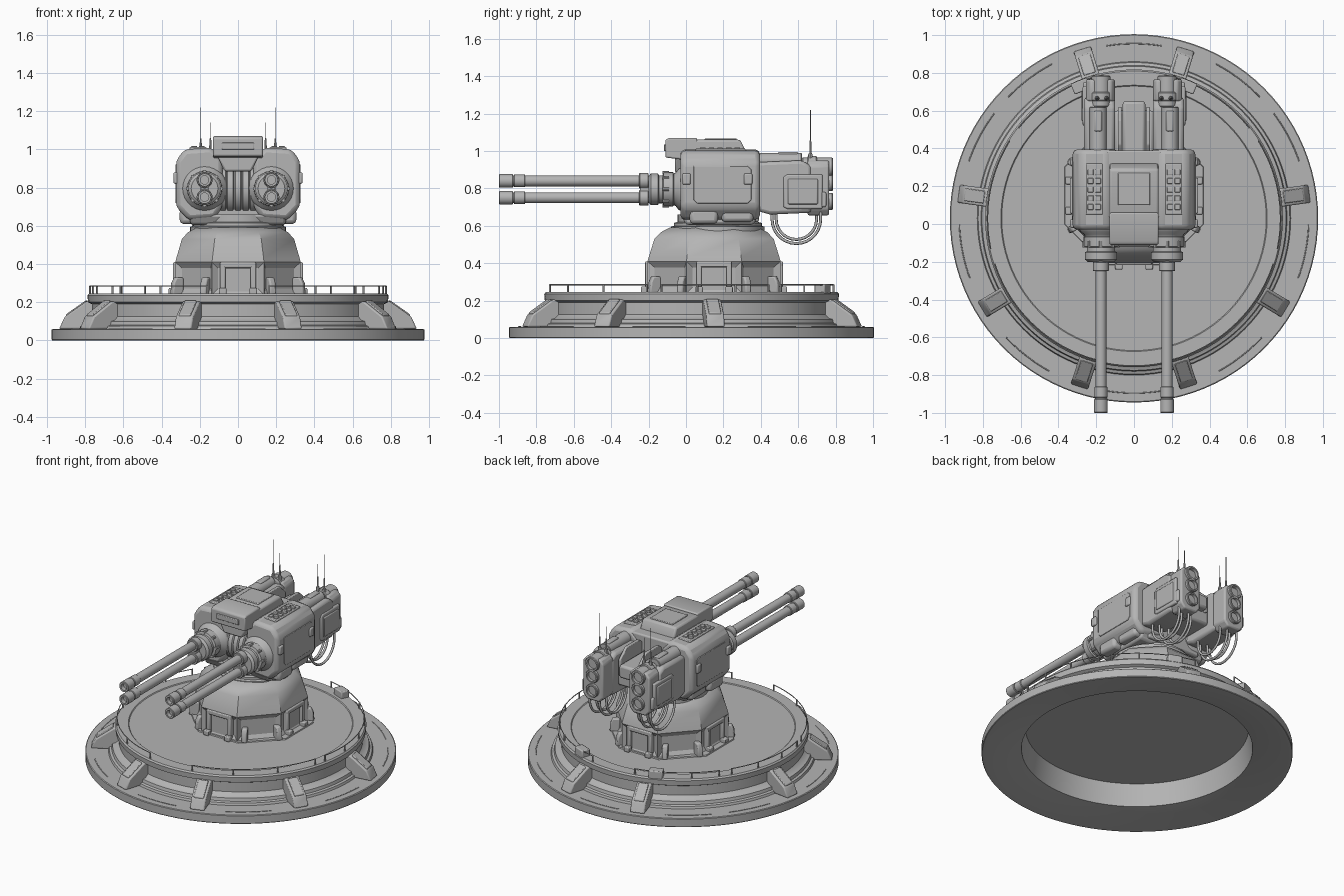
import bpy, bmesh
from math import radians, sin, cos, pi, tau
from mathutils import Matrix, Vector

cube = bpy.data.objects.get("Cube")
if cube:
    bpy.data.objects.remove(cube)

grey = bpy.data.materials.new("plain grey")
grey.use_nodes = True
grey.diffuse_color = (0.46, 0.46, 0.46, 1)
grey.node_tree.nodes["Principled BSDF"].inputs["Base Color"].default_value = (0.46, 0.46, 0.46, 1)
CY = 0.03    # centre of the platform
TY = 0.15    # centre of the pedestal
GX = 0.175   # sideways offset of the guns


def finish(bm, name, bevel=0.0, matrix=None):
    bmesh.ops.remove_doubles(bm, verts=bm.verts, dist=1e-5)
    bmesh.ops.recalc_face_normals(bm, faces=bm.faces)
    me = bpy.data.meshes.new(name)
    bm.to_mesh(me)
    bm.free()
    me.materials.append(grey)
    ob = bpy.data.objects.new(name, me)
    bpy.context.collection.objects.link(ob)
    if matrix:
        ob.matrix_world = matrix
    if bevel:
        mod = ob.modifiers.new("bevel", 'BEVEL')
        mod.width, mod.segments, mod.limit_method = bevel, 2, 'ANGLE'


def box(name, x, y, z, bevel=0.0, matrix=None):
    """Box from (min, max) ranges."""
    bm = bmesh.new()
    bmesh.ops.create_cube(bm, size=1)
    for v in bm.verts:
        v.co = [r[0] if c < 0 else r[1] for c, r in zip(v.co, (x, y, z))]
    finish(bm, name, bevel, matrix)


def lathe(name, profile, loc=(0, 0, 0), axis='Z', segs=24, turn=0.0, scale=(1, 1), inset=None):
    """Revolve (radius, height) points; axis X or Y lays the height along that axis."""
    bm = bmesh.new()
    rings = [[bm.verts.new((r * cos(turn + tau * i / segs) * scale[0],
                            r * sin(turn + tau * i / segs) * scale[1], h))
              for i in range(segs)] for r, h in profile]
    bands = []
    for a, b in zip(rings, rings[1:]):
        bands.append([bm.faces.new((a[i], a[(i + 1) % segs], b[(i + 1) % segs], b[i]))
                      for i in range(segs)])
    if inset:
        band, width, depth = inset
        bmesh.ops.recalc_face_normals(bm, faces=bm.faces)
        bmesh.ops.inset_individual(bm, faces=bands[band], thickness=width, depth=depth)
    rot = {'X': Matrix.Rotation(pi / 2, 4, 'Y'), 'Y': Matrix.Rotation(-pi / 2, 4, 'X'), 'Z': Matrix()}[axis]
    finish(bm, name, 0, Matrix.Translation(loc) @ rot)


def tube(name, r, y0, y1, x, z, bore=0.0, segs=20):
    """Cylinder along y, with optional blind holes in both ends."""
    n = y1 - y0
    prof = [(0, 0), (r * .93, 0), (r, r * .1), (r, n - r * .1), (r * .93, n), (0, n)]
    if bore:
        d = min(.04, n * .4)
        prof = [(0, d), (bore, d), (bore, 0)] + prof[1:-1] + [(bore, n), (bore, n - d), (0, n - d)]
    lathe(name, prof, (x, y0, z), 'Y', segs)


def prism(name, pts, axis, lo, hi, bevel=0.0, matrix=None):
    """Extrude a 2D outline: axis X uses (y, z), axis Y uses (x, z)."""
    bm = bmesh.new()
    put = (lambda p, d: (d, *p)) if axis == 'X' else (lambda p, d: (p[0], d, p[1]))
    face = bm.faces.new([bm.verts.new(put(p, lo)) for p in pts])
    ext = bmesh.ops.extrude_face_region(bm, geom=[face])
    move = Vector(put((0, 0), hi - lo))
    bmesh.ops.translate(bm, vec=move, verts=[g for g in ext['geom'] if isinstance(g, bmesh.types.BMVert)])
    finish(bm, name, bevel, matrix)


def wire(name, pts, r):
    cu = bpy.data.curves.new(name, 'CURVE')
    cu.dimensions, cu.bevel_depth, cu.bevel_resolution = '3D', r, 2
    sp = cu.splines.new('POLY')
    sp.points.add(len(pts) - 1)
    for p, co in zip(sp.points, pts):
        p.co = (*co, 1)
    cu.materials.append(grey)
    bpy.context.collection.objects.link(bpy.data.objects.new(name, cu))


def around(deg, cy=CY):
    return Matrix.Translation((0, cy, 0)) @ Matrix.Rotation(radians(deg), 4, 'Z')


def on_ring(r, deg, z):
    return (r * cos(radians(deg)), CY + r * sin(radians(deg)), z)


# Round platform, hollow underneath
lathe("platform", [(0, .19), (.70, .19), (.725, .04), (.95, 0), (.972, 0), (.975, .004), (.975, .056),
                   (.97, .06), (.83, .06), (.825, .075), (.81, .08), (.805, .1), (.785, .105),
                   (.765, .125), (.765, .19), (.785, .2), (.788, .235), (.78, .245), (.705, .245),
                   (.70, .24), (0, .24)], (0, CY, 0), segs=96)

# Sloping struts and their cover plates
strut = [(.74, .205), (.795, .205), (.91, .125), (.94, .06), (.74, .06)]
plate = [(.80, .19), (.80, .21), (.905, .137), (.905, .12)]
for deg in (8, -31, -72, 73):
    for a in (deg, 180 - deg):
        prism("strut", strut, 'X', -.048, .048, .008, around(a - 90))
        prism("strut_cover", plate, 'X', -.033, .033, .004, around(a - 90))

# Thin raised rim strips between the struts
for deg in (-52, -11, 28, 53, 90, 127, 152, 191, 232, 270):
    wire("rim_strip", [on_ring(.925, deg + d, .06) for d in range(-9, 10, 2)], .003)

# Railing sections with posts
for mid, half in ((-48, 30), (10, 22), (58, 20), (122, 20), (170, 22), (228, 30)):
    wire("rail", [on_ring(.775, mid + half * t / 12, .285) for t in range(-12, 13)], .003)
    for t in (-1, -.35, .35, 1):
        a = mid + half * t
        wire("rail_post", [on_ring(.775, a, .24), on_ring(.775, a, .286)], .005)
for deg in (68, 112):
    box("deck_locker", (.725, .785), (-.045, .045), (.235, .29), .006, around(deg))

# Eight-sided pedestal with recessed panels
lathe("pedestal_skirt", [(.40, .235), (.395, .247), (0, .247)], (0, TY, 0), segs=8, turn=pi / 8)
lathe("pedestal", [(.374, .24), (.374, .41), (.368, .43), (.335, .53), (.30, .565), (.25, .59), (0, .59)],
      (0, TY, 0), segs=8, turn=pi / 8, scale=(.95, 1.03), inset=(0, .045, -.02))
lathe("turntable", [(.25, .57), (.25, .595), (.235, .6), (.235, .615), (.215, .62), (.215, .66), (0, .66)],
      (0, TY + .02, 0), segs=48)
for deg in (0, 90, 180, 270):
    m = around(deg, TY)
    r = .328 if deg % 180 == 0 else .356
    for s in (-1, 1):
        box("door_post", (r - .04, r + .012), (s * .08 - .014, s * .08 + .014), (.24, .40), .006, m)
        box("door_foot", (r, r + .035), (s * .08 - .02, s * .08 + .02), (.24, .275), .006, m)
    box("door_lintel", (r - .04, r + .012), (-.094, .094), (.38, .41), .006, m)
    box("door", (r - .05, r - .01), (-.07, .07), (.24, .38), .004, m)
for k in range(4):
    for s in (-1, 1):
        prism("corner_bollard", [(.33, .24), (.395, .24), (.39, .30), (.375, .33), (.33, .33)], 'X',
              -.018, .018, .008, around(45 + 90 * k + s * 17 - 90, TY))

# Turret core, underside collar and ribbed drum between the guns
prism("turret_core", [(-.2, .62), (.2, .62), (.22, 1.0), (-.22, 1.0)], 'Y', .03, .39, .01)
prism("turret_collar", [(-.03, .66), (.0, .605), (.36, .605), (.39, .66)], 'X', -.25, .25, .015)
ribs = [(0, -.1)]
for i in range(5):
    x0 = -.1 + i * .04
    ribs += [(.115, x0), (.125, x0 + .006), (.125, x0 + .034), (.115, x0 + .04)]
lathe("ribbed_drum", ribs + [(0, .1)], (0, .09, .79), 'X', 32)
prism("sight_chin", [(-.11, .97), (.11, .97), (.07, .885), (-.07, .885)], 'Y', -.06, .06, .01)

# Roof housing with a sight box at the front
prism("roof_housing", [(-.06, .96), (-.06, 1.045), (-.03, 1.06), (.29, 1.06), (.32, 1.0), (.32, .96)],
      'X', -.13, .13, .012)
prism("sight_box", [(-.11, .965), (-.11, 1.06), (-.09, 1.07), (.06, 1.07), (.06, .955), (-.03, .955)],
      'X', -.13, .13, .008)
box("sight_window", (-.085, .085), (-.118, -.1), (1.0, 1.035), .004)
box("roof_hatch", (-.085, .085), (.1, .27), (1.05, 1.067), .004)

side = [(.08, .70), (.12, .64), (.26, .63), (.325, .70), (.325, .94), (.28, 1.0), (.14, 1.01), (.08, .95)]
for s in (-1, 1):
    x = s * GX

    def sx(a, b):
        return tuple(sorted((s * a, s * b)))

    # Armoured side of the turret
    prism("side_armour", [(s * px, pz) for px, pz in side], 'Y', -.03, .395, .025)
    prism("side_plate", [(.04, .74), (.04, .92), (.33, .92), (.35, .90), (.35, .74), (.33, .72), (.06, .72)],
          'X', *sx(.32, .328), .003)
    box("lower_skirt", sx(.2, .305), (.02, .17), (.61, .69), .02)
    box("lower_skirt_rear", sx(.2, .295), (.19, .36), (.62, .69), .02)
    for y in (-.02, .31):
        box("side_bracket", sx(.3, .338), (y, y + .045), (.82, .88), .008)
    # Roof vents
    box("vent_frame", sx(.165, .255), (.05, .32), (.99, 1.012), .005)
    for i in range(5):
        for u in (.19, .23):
            box("vent_slat", sx(u - .015, u + .015), (.075 + i * .046, .105 + i * .046), (1.0, 1.018), .003)

    # Gun mount
    lathe("gun_mount", [(0, 0), (.07, 0), (.085, .012), (.085, .05), (.075, .055), (.075, .075), (.09, .08),
                        (.092, .13), (.085, .135), (.09, .145), (.11, .16), (.12, .18), (.12, .22), (0, .22)],
          (x, -.20, .795), 'Y', 28)
    for i in range(8):
        a = tau * i / 8
        tube("mount_bolt", .01, -.125, -.09, x + .088 * cos(a), .795 + .088 * sin(a), segs=8)
    box("barrel_clamp", (x - .02, x + .02), (-.245, -.19), (.74, .85), .006)
    # Twin barrels, one above the other
    for z in (.84, .75):
        tube("barrel", .029, -.95, -.15, x, z)
        tube("muzzle", .036, -1.0, -.925, x, z, .022)
        tube("muzzle_collar", .034, -.92, -.86, x, z)
        tube("barrel_sleeve", .042, -.25, -.2, x, z)

    # Rear ammunition pod
    prism("rear_pod", [(.38, .68), (.38, .94), (.62, .95), (.67, .92), (.67, .67), (.45, .66)],
          'X', *sx(.10, .265), .018)
    prism("pod_side_panel", [(.52, .70), (.52, .86), (.54, .875), (.73, .875), (.73, .69), (.54, .69)],
          'X', *sx(.24, .272), .008)
    box("pod_inner_panel", sx(.25, .278), (.545, .705), (.715, .85), .006)
    tube("pod_roof_tube", .045, .38, .62, s * .19, .945)
    box("pod_roof_slot", sx(.17, .21), (.49, .60), (.97, .995), .008)
    prism("rear_block", [(s * px, pz) for px, pz in
                         ((.10, .69), (.13, .655), (.225, .655), (.255, .69), (.255, .92), (.23, .95), (.12, .95), (.10, .92))],
          'Y', .65, .765, .01)
    for z in (.73, .83):
        tube("exhaust", .045, .72, .785, x, z, .033)
    tube("launch_tube", .05, .62, .785, x, .915, .036)
    tube("launch_collar", .058, .65, .70, x, .915)
    box("rear_lug", sx(.245, .27), (.69, .75), (.70, .78), .008)

    # Hanging cables
    for i in range(4):
        r = .13 if i % 2 else .108
        cx = s * (.12 + i * .038)
        wire("cable", [(cx, .59 - r, .69)] +
             [(cx, .59 - r * cos(pi * t / 14), .635 - r * sin(pi * t / 14)) for t in range(15)] +
             [(cx, .59 + r, .69)], .008)

    # Aerials
    for ax, top in ((.195, 1.22), (.145, 1.14)):
        lathe("aerial", [(.012, .93), (.012, .98), (.006, .99), (.005, 1.05), (.002, 1.06), (.002, top), (0, top)],
              (s * ax, .665, 0), segs=8)

    # Centre rear fins
    prism("rear_fin", [(.38, .80), (.38, .95), (.42, .975), (.55, .975), (.62, .91), (.62, .80)],
          'X', *sx(.065, .085), .006)
box("rear_core", (-.105, .105), (.37, .60), (.72, .84), .015)
box("rear_core_cap", (-.06, .06), (.37, .65), (.80, .89), .015)

# Smooth shading with sharp edges kept
bpy.ops.object.select_all(action='DESELECT')
for ob in bpy.context.scene.objects:
    if ob.type == 'MESH':
        ob.select_set(True)
        bpy.context.view_layer.objects.active = ob
bpy.ops.object.shade_smooth_by_angle(angle=radians(32))
